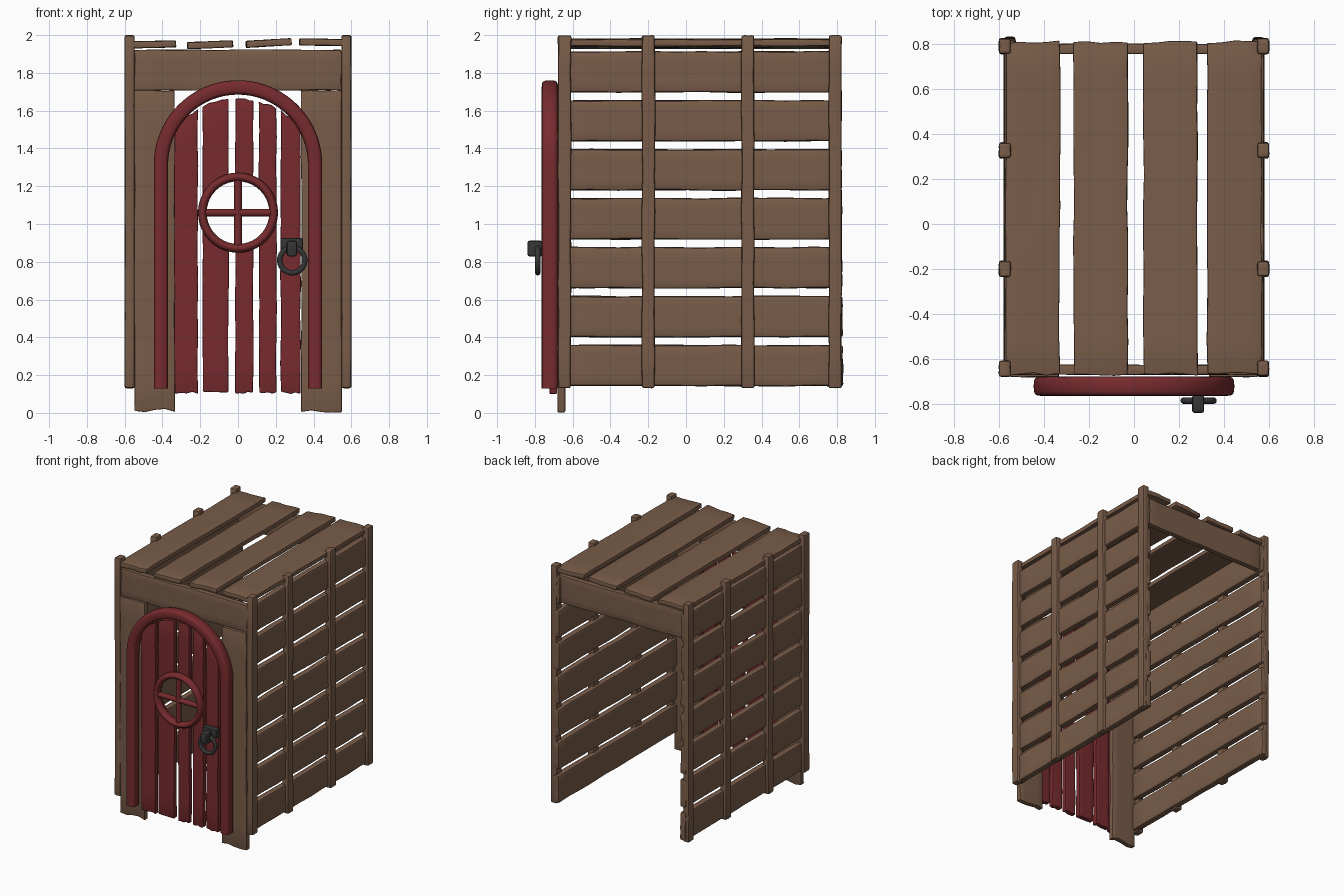
import bpy, bmesh, math, random
from mathutils import Vector, Matrix

if "Cube" in bpy.data.objects:
    bpy.data.objects.remove(bpy.data.objects["Cube"])

random.seed(4)


def material(name, rgb):
    m = bpy.data.materials.new(name)
    m.diffuse_color = (*rgb, 1)
    m.use_nodes = True
    m.node_tree.nodes["Principled BSDF"].inputs["Base Color"].default_value = m.diffuse_color
    return m


WOOD = material("brown wood", (0.19, 0.108, 0.066))
RED = material("red paint", (0.185, 0.024, 0.027))
IRON = material("dark iron", (0.035, 0.036, 0.037))


def activate(ob):
    bpy.ops.object.select_all(action='DESELECT')
    ob.select_set(True)
    bpy.context.view_layer.objects.active = ob


def finish(ob, name, mat, bevel=0.0, cutter=None):
    ob.name = name
    ob.data.materials.clear()
    ob.data.materials.append(mat)
    activate(ob)
    if bevel:
        b = ob.modifiers.new("bevel", 'BEVEL')
        b.width, b.segments, b.limit_method = bevel, 2, 'ANGLE'
        b.angle_limit = math.radians(50)
        bpy.ops.object.modifier_apply(modifier="bevel")
    if cutter:
        c = ob.modifiers.new("hole", 'BOOLEAN')
        c.object, c.operation, c.solver = cutter, 'DIFFERENCE', 'EXACT'
        bpy.ops.object.modifier_apply(modifier="hole")
    bpy.ops.object.shade_smooth_by_angle(angle=math.radians(40))
    return ob


def mesh_object(bm, name):
    bmesh.ops.recalc_face_normals(bm, faces=bm.faces)
    me = bpy.data.meshes.new(name)
    bm.to_mesh(me)
    bm.free()
    ob = bpy.data.objects.new(name, me)
    bpy.context.collection.objects.link(ob)
    return ob


def skin(bm, rings):
    m = len(rings[0])
    for r, s in zip(rings, rings[1:]):
        for j in range(m):
            bm.faces.new((r[j], r[(j + 1) % m], s[(j + 1) % m], s[j]))


def board(name, axes, x, y, z, mat=WOOD, ragged=(0.008, 0.008), wobble=0.003,
          tilt=0.0, top=None, cutter=None, bevel=0.006):
    """Worn plank filling the given ranges; axes = length, width, thickness."""
    rng = {'x': x, 'y': y, 'z': z}
    (l0, l1), (w0, w1), (t0, t1) = (rng[a] for a in axes)
    idx = ['xyz'.index(a) for a in axes]
    n, k = 10, 4
    end0 = [random.uniform(0, ragged[0]) for _ in range(k + 1)]
    end1 = [random.uniform(0, ragged[1]) for _ in range(k + 1)]
    bm = bmesh.new()
    rings = []
    for i in range(n + 1):
        f = i / n
        a = w0 + random.uniform(-wobble, wobble)
        b = w1 + random.uniform(-wobble, wobble)
        rows = []
        for t in (t0, t1):
            row = []
            for j in range(k + 1):
                w = a + (b - a) * j / k
                hi = top(w) if top else l1
                lo = l0 + end0[j]
                p = [0, 0, 0]
                p[idx[0]] = lo + (hi - end1[j] - lo) * f
                p[idx[1]] = w
                p[idx[2]] = t + random.uniform(-0.5, 0.5) * wobble
                row.append(bm.verts.new(p))
            rows.append(row)
        rings.append(rows[0] + rows[1][::-1])
    m = 2 * (k + 1)
    skin(bm, rings)
    for r in (rings[0], rings[-1]):
        for j in range(k):
            bm.faces.new((r[j], r[j + 1], r[m - 2 - j], r[m - 1 - j]))
    if tilt:
        c = Vector([sum(v) / 2 for v in (x, y, z)])
        bmesh.ops.rotate(bm, verts=bm.verts, cent=c,
                         matrix=Matrix.Rotation(tilt, 3, axes[0].upper()))
    return finish(mesh_object(bm, name), name, mat, bevel, cutter)


def ring(name, loc, major, minor, mat, depth=1.0):
    bpy.ops.mesh.primitive_torus_add(major_radius=major, minor_radius=minor,
                                     major_segments=40, minor_segments=12,
                                     location=loc, rotation=(math.pi / 2, 0, 0))
    ob = bpy.context.object
    ob.scale.z = depth
    return finish(ob, name, mat)


def block(name, x, y, z, mat, bevel):
    bpy.ops.mesh.primitive_cube_add(size=1, location=[sum(v) / 2 for v in (x, y, z)])
    ob = bpy.context.object
    ob.data.transform(Matrix.Diagonal([v[1] - v[0] for v in (x, y, z)] + [1]))
    return finish(ob, name, mat, bevel)


# Side walls: seven thick horizontal boards and four outer posts on each side
for side, label in ((1, "right"), (-1, "left")):
    for i in range(7):
        z0 = 0.142 + i * 0.259
        xr = sorted((side * 0.526, side * 0.578))
        board(f"{label}_wall_board_{i + 1}", "yzx", xr,
              (-0.655, 0.835 - 0.002 * i), (z0, z0 + 0.218), bevel=0.014)
    for i, y in enumerate((-0.643, -0.199, 0.327, 0.79)):
        xr = sorted((side * 0.548, side * 0.6))
        board(f"{label}_post_{i + 1}", "zyx", xr, (y - 0.034, y + 0.034),
              (0.13, 2.0), ragged=(0.003, 0.003), bevel=0.01)

# Roof planks, each slightly tilted
for i, (a, b, z, t) in enumerate(((-0.57, -0.33, 1.951, -0.02), (-0.268, -0.028, 1.949, -0.04),
                                  (0.042, 0.283, 1.958, -0.06), (0.325, 0.568, 1.962, 0.02))):
    board(f"roof_plank_{i + 1}", "yxz", (a, b), (-0.675, 0.817),
          (z - 0.018, z + 0.018), ragged=(0.014, 0.014), tilt=t)

# Lintels joining the corner posts, front and back
for label, y in (("front", -0.648), ("back", 0.778)):
    board(f"{label}_lintel", "xzy", (-0.553, 0.553), (y - 0.022, y + 0.022), (1.708, 1.922))

# Upright boards either side of the door
for label, a, b in (("left", -0.548, -0.335), ("right", 0.335, 0.548)):
    board(f"front_board_{label}", "zxy", (a, b), (-0.68, -0.64), (0.0, 1.71),
          ragged=(0.025, 0.006))

# Door planks, rounded at the top and cut by the round window
bpy.ops.mesh.primitive_cylinder_add(vertices=40, radius=0.185, depth=0.4,
                                    location=(0, -0.7, 1.06), rotation=(math.pi / 2, 0, 0))
cutter = bpy.context.object
cutter.hide_render = True


def arch_top(x):
    return 1.31 + 0.36 * math.sqrt(max(0, 1 - (x / 0.40) ** 2))


for i, (a, b) in enumerate(((-0.337, -0.213), (-0.188, -0.05), (-0.015, 0.08),
                            (0.11, 0.203), (0.226, 0.33))):
    board(f"door_plank_{i + 1}", "zxy", (a, b), (-0.722, -0.683), (0.1, 1.67), RED,
          ragged=(0.014, 0.014), top=arch_top, cutter=cutter if i < 4 else None)
bpy.data.objects.remove(cutter)

# Arched door frame: rounded square section swept along legs and arch
path = [(math.pi, 0.128)] + [(math.pi * (1 - i / 40), 1.315) for i in range(41)] + [(0, 0.128)]
bm = bmesh.new()
loops = []
for ang, z0 in path:
    loop = []
    for j in range(20):
        q = 2 * math.pi * j / 20
        c, s = math.cos(q), math.sin(q)
        r = 0.408 + 0.038 * math.copysign(abs(c) ** 0.6, c)
        y = -0.721 + 0.043 * math.copysign(abs(s) ** 0.6, s)
        loop.append(bm.verts.new((r * math.cos(ang), y, z0 + r * math.sin(ang))))
    loops.append(loop)
skin(bm, loops)
bm.faces.new(loops[0])
bm.faces.new(loops[-1])
finish(mesh_object(bm, "door_frame"), "door_frame", RED)

# Round window with crossed bars
ring("window_ring", (0, -0.733, 1.06), 0.189, 0.023, RED, 1.4)
for label, rot in (("upright", (0, 0, 0)), ("level", (0, math.pi / 2, 0))):
    bpy.ops.mesh.primitive_cylinder_add(vertices=12, radius=0.02, depth=0.37,
                                        location=(0, -0.735, 1.06), rotation=rot)
    finish(bpy.context.object, f"window_bar_{label}", RED)

# Iron door pull: back plate, bracket and hanging ring
block("handle_plate", (0.226, 0.344), (-0.765, -0.715), (0.86, 0.925), IRON, 0.006)
block("handle_bracket", (0.258, 0.312), (-0.84, -0.76), (0.828, 0.912), IRON, 0.012)
ring("handle_ring", (0.287, -0.785, 0.808), 0.066, 0.0145, IRON)
